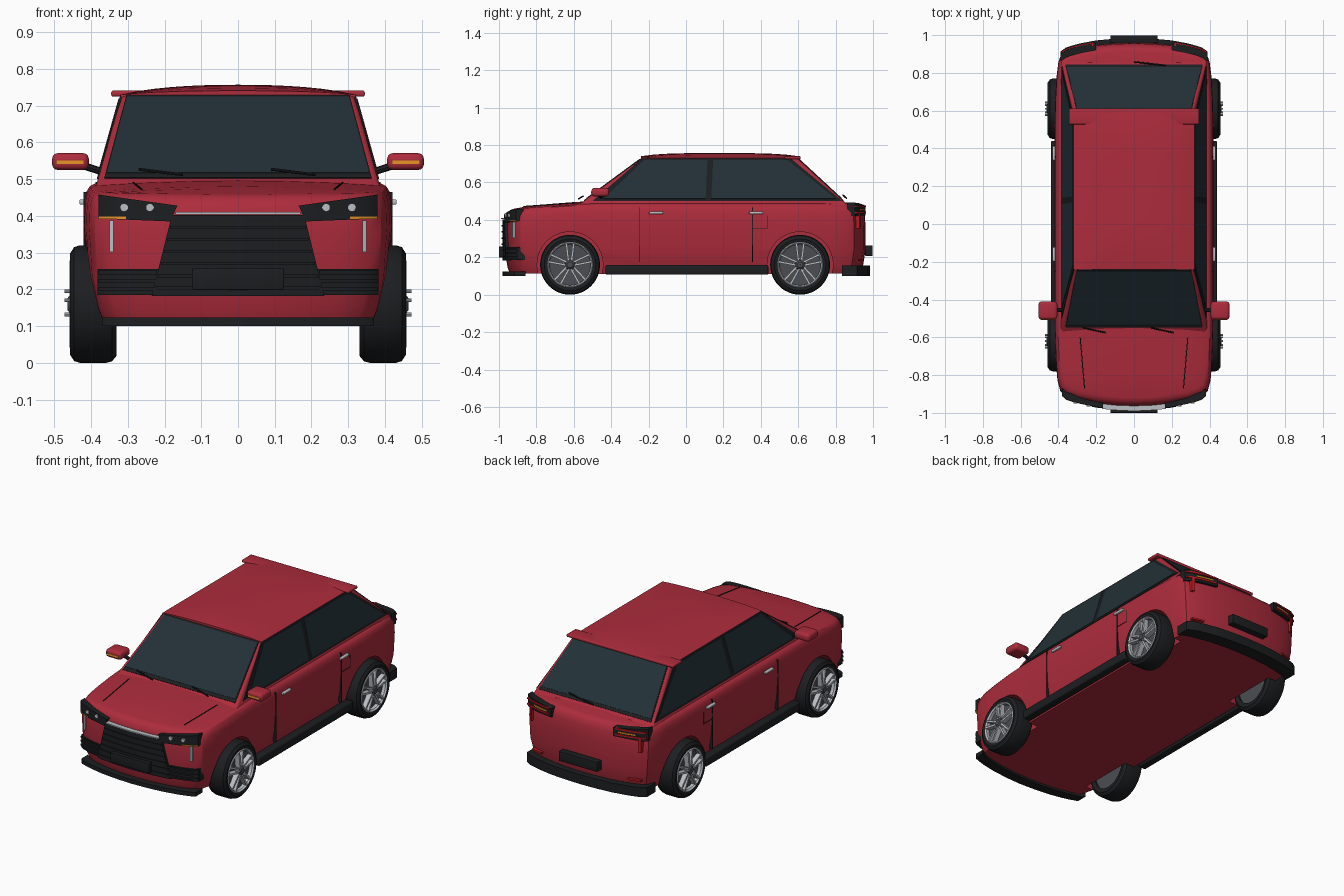
import bpy, bmesh, math
from mathutils import Matrix, Vector

if "Cube" in bpy.data.objects:
    bpy.data.objects.remove(bpy.data.objects["Cube"])

def mat(name, r, g, b):
    m = bpy.data.materials.new(name)
    m.diffuse_color = (r, g, b, 1)
    m.use_nodes = True
    m.node_tree.nodes["Principled BSDF"].inputs["Base Color"].default_value = m.diffuse_color
    return m

RED = mat("paint", .42, .025, .045)
GLASS = mat("glass", .016, .03, .038)
BLACK = mat("trim", .012, .013, .015)
GREY = mat("rim_grey", .07, .075, .085)
SILVER = mat("silver", .5, .52, .55)
LAMP = mat("tail_red", .5, .01, .015)
AMBER = mat("amber", .8, .3, .02)

def finish(name, bm, m):
    bmesh.ops.recalc_face_normals(bm, faces=bm.faces[:])
    me = bpy.data.meshes.new(name)
    bm.to_mesh(me)
    bm.free()
    o = bpy.data.objects.new(name, me)
    bpy.context.collection.objects.link(o)
    me.materials.append(m)
    return o

def box(name, c, size, m, bevel=0, rot=None):
    bm = bmesh.new()
    M = Matrix.Translation(c) @ (rot or Matrix()) @ Matrix.Diagonal((*size, 1))
    bmesh.ops.create_cube(bm, size=1, matrix=M)
    if bevel:
        bmesh.ops.bevel(bm, geom=bm.edges[:], offset=bevel, segments=3, profile=.5, affect='EDGES')
    return finish(name, bm, m)

def rod(name, a, b, r, m, n=8):
    a, b = Vector(a), Vector(b)
    bm = bmesh.new()
    M = Matrix.Translation((a + b) / 2) @ (b - a).to_track_quat('Z', 'Y').to_matrix().to_4x4()
    bmesh.ops.create_cone(bm, cap_ends=True, segments=n, radius1=r, radius2=r, depth=(b - a).length, matrix=M)
    return finish(name, bm, m)

def panel(name, pts, out, m, t=.004):
    """flat polygon thickened both ways along direction out"""
    d = Vector(out).normalized() * t
    bm = bmesh.new()
    f = bm.faces.new([bm.verts.new(Vector(p) - d) for p in pts])
    r = bmesh.ops.extrude_face_region(bm, geom=[f])
    bmesh.ops.translate(bm, vec=2 * d, verts=[v for v in r['geom'] if isinstance(v, bmesh.types.BMVert)])
    return finish(name, bm, m)

# half plan outline of the body, front centre to rear centre
PLAN = [(0, -.968), (.1, -.964), (.2, -.953), (.3, -.933), (.36, -.912), (.39, -.885), (.405, -.83),
        (.413, -.74), (.418, -.62), (.42, -.5), (.42, -.2), (.42, .2), (.42, .5), (.418, .65), (.41, .78),
        (.4, .86), (.385, .898), (.35, .915), (.28, .933), (.2, .948), (.1, .957), (0, .96)]

def end_y(x, end):
    pts = [p for p in PLAN if p[1] * end > 0]
    if end > 0:
        pts = pts[::-1]
    for (x0, y0), (x1, y1) in zip(pts, pts[1:]):
        if x0 <= abs(x) <= x1:
            return y0 + (y1 - y0) * (abs(x) - x0) / (x1 - x0)
    return end * .88

def skin(name, poly, end, off, m, depth=.04):
    """(x, z) outline wrapped onto the curved front (-1) or rear (1)"""
    bm = bmesh.new()
    bm.faces.new([bm.verts.new((x, 0, z)) for x, z in poly])
    for i in range(-9, 10):
        bmesh.ops.bisect_plane(bm, geom=bm.verts[:] + bm.edges[:] + bm.faces[:],
                               plane_co=(i * .04 + .0003, 0, 0), plane_no=(1, 0, 0))
    r = bmesh.ops.extrude_face_region(bm, geom=bm.faces[:])
    outer = {v for v in r['geom'] if isinstance(v, bmesh.types.BMVert)}
    for v in bm.verts:
        v.co.y = end_y(v.co.x, end) + end * (off if v in outer else off - depth)
    return finish(name, bm, m)

def rect(x0, x1, z0, z1):
    return [(x0, z0), (x1, z0), (x1, z1), (x0, z1)]

def deck(y):
    """shoulder height: bonnet falls away to the front"""
    return .487 - (max(0, -.55 - y) * .075 if y < 0 else max(0, y - .8) * .05)

# lower body: stacked plan outlines, crowned top
bm = bmesh.new()
outline = PLAN + [(-x, y) for x, y in PLAN[-2:0:-1]]
rings = []
for h, sx, sy in [(0, .9, .972), (.1, .935, .985), (.35, .98, 1), (.7, 1, 1), (.88, .995, .995),
                  (.95, .98, .985), (.985, .96, .972), (1, .93, .955)]:
    rings.append([bm.verts.new((x * sx, y * sy, .11 + h * (deck(y) - .11))) for x, y in outline])
n, k = len(outline), len(PLAN)
for a, b in zip(rings, rings[1:]):
    for i in range(n):
        bm.faces.new((a[i], a[(i + 1) % n], b[(i + 1) % n], b[i]))
bm.faces.new(rings[0])
top = rings[-1]
for i in range(k - 1):
    q = [top[i], top[i + 1], top[(n - i - 1) % n], top[(n - i) % n]]
    bm.faces.new(list(dict.fromkeys(q)))
rungs = [bm.edges.get((top[i], top[n - i])) for i in range(1, k - 1)]
old = set(bm.verts)
bmesh.ops.subdivide_edges(bm, edges=rungs, cuts=5, use_grid_fill=True)
for v in bm.verts:
    if v not in old:
        v.co.z += .014 * (1 - (v.co.x / .4) ** 2) * min(1, (.95 - abs(v.co.y)) * 8)
body = finish("body_shell", bm, RED)

# wheel arches
WY = (-.62, .61)
for y in WY:
    for s in (1, -1):
        c = rod("arch_cutter", (s * .315, y, .16), (s * .6, y, .16), .176, BLACK, 48)
        c.hide_render = True
        md = body.modifiers.new("arch", 'BOOLEAN')
        md.object, md.operation, md.solver = c, 'DIFFERENCE', 'EXACT'
        bpy.context.view_layer.objects.active = body
        bpy.ops.object.modifier_apply(modifier=md.name)
        bpy.data.objects.remove(c)

# cabin hull
B, T = (.387, -.575, .865, .48), (.317, -.235, .595, .73)
bm = bmesh.new()
lo, hi = [[bm.verts.new(p) for p in ((-x, f, z), (x, f, z), (x, r, z), (-x, r, z))] for x, f, r, z in (B, T)]
for i in range(4):
    bm.faces.new((lo[i], lo[(i + 1) % 4], hi[(i + 1) % 4], hi[i]))
bm.faces.new(lo)
bm.faces.new(hi)
bmesh.ops.bevel(bm, geom=[e for e in bm.edges if abs(e.verts[0].co.z - e.verts[1].co.z) > .1],
                offset=.012, segments=3, profile=.5, affect='EDGES')
finish("cabin_frame", bm, RED)

# crowned roof skin
bm = bmesh.new()
bmesh.ops.create_grid(bm, x_segments=14, y_segments=14, size=1)
for v in bm.verts:
    u, w = v.co.x, v.co.y
    v.co = (u * .32, .18 + w * .42, .728 + .027 * (1 - u ** 4 * .4 - u * u * .6) * (1 - w ** 4 * .6) + .002)
r = bmesh.ops.extrude_face_region(bm, geom=bm.faces[:])
for v in r['geom']:
    if isinstance(v, bmesh.types.BMVert):
        v.co.z = .722
finish("roof", bm, RED)
box("rear_spoiler", (0, .57, .733), (.69, .085, .016), RED, .005)

# glazing with dark surrounds
def cab(x_frac, z, face):
    t = (z - B[3]) / (T[3] - B[3])
    lerp = lambda i: B[i] + (T[i] - B[i]) * t
    return (x_frac * lerp(0), lerp(face), z)

for name, face, out in (("windscreen", 1, (0, -.25, .34)), ("rear_window", 2, (0, .25, .27))):
    for part, m, e, t in (("surround", BLACK, .0, .003), ("glass", GLASS, .012, .005)):
        f = .955 - e
        panel(name + "_" + part, [cab(-f, .502 + e, face), cab(f, .502 + e, face),
                                  cab(f, .727 - e / 2, face), cab(-f, .727 - e / 2, face)], out, m, t)
for s in (1, -1):
    def side(pts):
        return [(cab(s, z, 1)[0], y, z) for y, z in pts]
    out = (s * .25, 0, .07)
    panel("side_window_surround", side([(-.5, .5), (.835, .5), (.56, .728), (-.235, .728)]), out, BLACK, .003)
    panel("front_side_glass", side([(-.44, .512), (.105, .512), (.115, .718), (-.225, .718)]), out, GLASS, .005)
    panel("rear_side_glass", side([(.135, .512), (.8, .512), (.545, .718), (.145, .718)]), out, GLASS, .005)

    # door mirrors
    box("mirror_housing", (s * .456, -.458, .548), (.1, .095, .046), RED, .016)
    box("mirror_indicator", (s * .458, -.505, .546), (.075, .006, .01), AMBER)
    rod("mirror_arm", (s * .375, -.455, .522), (s * .425, -.455, .538), .01, BLACK)

    # sills, door seams, handles, fuel flap
    box("side_skirt", (s * .415, .005, .133), (.05, .87, .052), BLACK, .008)
    for y in (-.25, .355):
        box("door_seam", (s * .412, y, .32), (.018, .004, .29), BLACK)
    for y in (-.16, .375):
        box("door_handle", (s * .424, y, .438), (.016, .075, .014), SILVER, .004)
    for y, z, w, h in ((.435, .388, .003, .07), (.396, .353, .08, .003)):
        box("fuel_flap_seam", (s * .415, y, z), (.012, w, h), BLACK)
    rod("bonnet_crease", (s * .285, -.6, .491), (s * .262, -.87, .472), .0025, BLACK)

    # front lights and intakes
    def sk(name, poly, end, off, m, d=.04):
        return skin(name, [(s * x, z) for x, z in poly], end, off, m, d)
    sk("headlight", [(.38, .458), (.165, .428), (.185, .385), (.38, .393)], -1, .016, BLACK)
    for x in (.31, .24):
        y = end_y(x, -1)
        rod("headlight_lens", (s * x, y, .423), (s * x, y - .022, .423), .011, SILVER, 20)
    sk("front_indicator", rect(.305, .38, .392, .398), -1, .018, AMBER, .02)
    sk("daytime_light", rect(.339, .35, .302, .388), -1, .01, SILVER, .02)
    sk("side_intake", rect(.2, .382, .185, .255), -1, .008, BLACK)
    for z in (.195, .218, .241):
        sk("intake_slat", rect(.22, .38, z, z + .01), -1, .016, BLACK, .02)

    # rear lights
    sk("tail_lamp", [(.2, .425), (.388, .42), (.388, .492), (.2, .475)], 1, .012, BLACK)
    for z in (.435, .468):
        sk("tail_lamp_bar", rect(.215, .385, z, z + .009), 1, .018, LAMP, .02)
    sk("tail_lamp_drop", rect(.345, .36, .355, .44), 1, .018, LAMP, .03)
    sk("rear_indicator", rect(.23, .33, .45, .457), 1, .016, AMBER, .02)
    sk("rear_reflector", rect(.28, .35, .18, .19), 1, .006, LAMP, .02)

# front and rear centre trim
skin("grille", [(.18, .402), (-.18, .402), (-.235, .182), (.235, .182)], -1, .014, BLACK)
for i in range(6):
    z = .2 + i * .033
    w = .228 - (z - .19) * .25
    skin("grille_bar", rect(-w, w, z, z + .008), -1, .019, BLACK, .015)
skin("front_chrome_bar", rect(-.17, .17, .404, .411), -1, .022, SILVER, .03)
skin("front_lip", rect(-.37, .37, .1, .124), -1, .014, BLACK, .06)
skin("rear_bumper", rect(-.388, .388, .1, .155), 1, .024, BLACK, .08)
box("front_plate", (0, -.985, .228), (.25, .03, .058), BLACK, .003)
box("rear_plate", (0, .978, .235), (.25, .04, .056), BLACK, .003)

# wipers
for x in (-.27, .09):
    rod("wiper", (x + .12, -.575, .512), (x, -.55, .527), .004, BLACK)
rod("rear_wiper", (0, .858, .515), (.17, .84, .532), .004, BLACK)

# wheels
def lathe(name, prof, s, y, m, n=48):
    bm = bmesh.new()
    rs = [[bm.verts.new((s * x, y + r * math.cos(j * math.tau / n), .16 + r * math.sin(j * math.tau / n)))
           for j in range(n)] for x, r in prof]
    for a, b in zip(rs, rs[1:] + rs[:1]):
        for j in range(n):
            bm.faces.new((a[j], a[(j + 1) % n], b[(j + 1) % n], b[j]))
    return finish(name, bm, m)

for y in WY:
    for s in (1, -1):
        lathe("tyre", [(.335, .115), (.33, .14), (.343, .156), (.36, .16), (.43, .16), (.446, .155),
                       (.457, .138), (.452, .118)], s, y, BLACK)
        lathe("rim_lip", [(.4, .122), (.455, .122), (.459, .117), (.45, .11), (.4, .11)], s, y, SILVER)
        lathe("rim_disc", [(.345, .001), (.345, .117), (.432, .114), (.425, .001)], s, y, GREY)
        lathe("hub", [(.42, .001), (.42, .026), (.458, .024), (.464, .016), (.464, .001)], s, y, GREY, 24)
        for i in range(5):
            R = Matrix.Translation((0, y, .16)) @ Matrix.Rotation(i * math.tau / 5, 4, 'X')
            for d in (1, -1):
                box("spoke", R @ Vector((s * .442, d * .014, .066)), (.03, .011, .096), SILVER, 0,
                    R.to_3x3().to_4x4() @ Matrix.Rotation(-d * .12, 4, 'X'))
            rod("wheel_bolt", R @ Vector((s * .44, 0, .035)), R @ Vector((s * .472, 0, .035)), .005, SILVER)

bpy.ops.object.select_all(action='SELECT')
bpy.context.view_layer.objects.active = body
bpy.ops.object.shade_smooth_by_angle(angle=math.radians(32))
